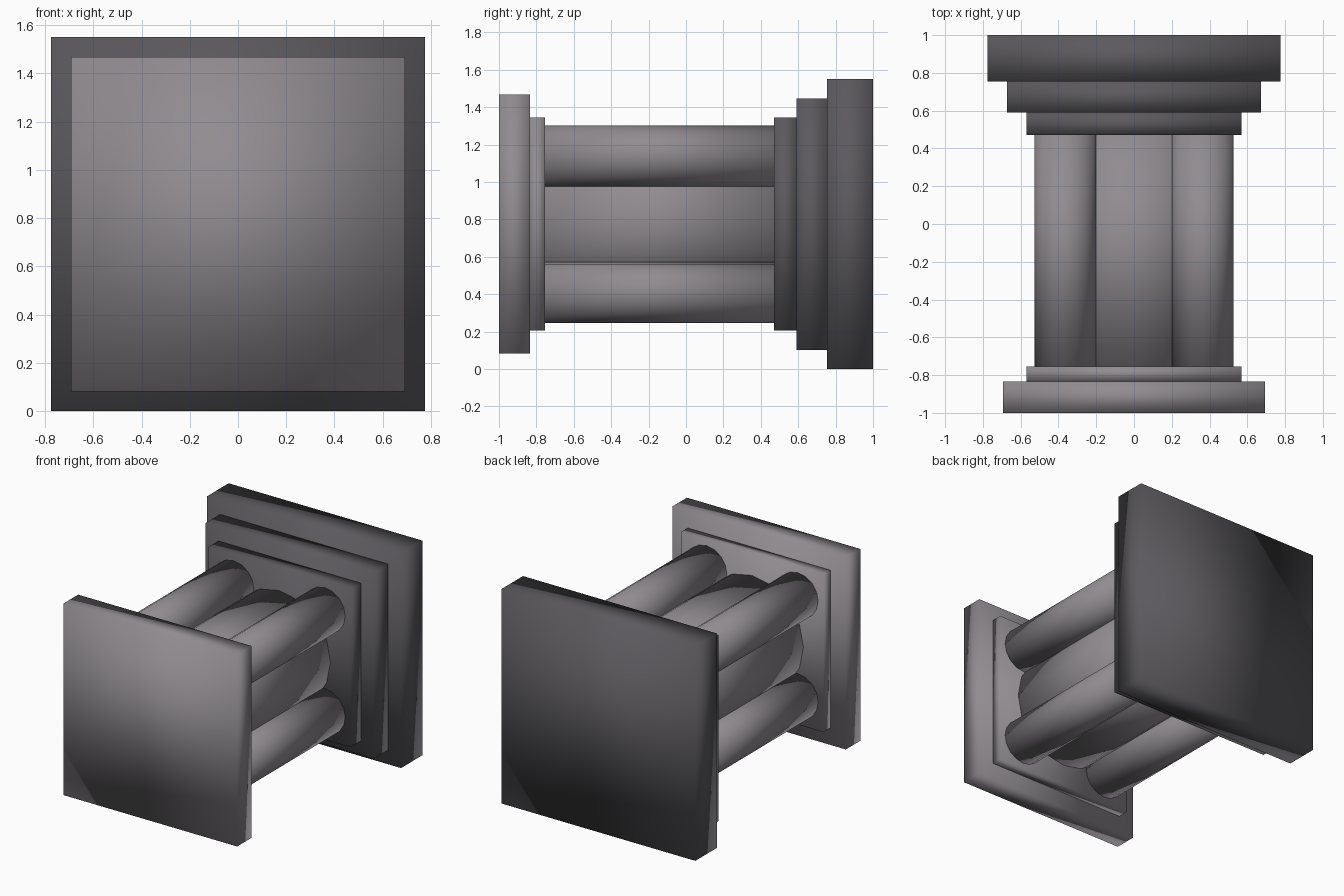
import bpy, math

if "Cube" in bpy.data.objects:
    bpy.data.objects.remove(bpy.data.objects["Cube"])

CZ = 0.775            # height of the long axis
SHAFT = (-0.755, 0.47)  # y range of the columns


def material(name, color):
    mat = bpy.data.materials.new(name)
    mat.diffuse_color = (*color, 1)
    mat.use_nodes = True
    mat.node_tree.nodes["Principled BSDF"].inputs["Base Color"].default_value = mat.diffuse_color
    return mat


GREY = material("warm_grey", (0.28, 0.26, 0.28))
DARK = material("dark_grey", (0.105, 0.10, 0.11))


def finish(ob, name, mat):
    """Name, colour and soft shading, which runs across the edges."""
    ob.name = name
    ob.data.materials.append(mat)
    bpy.ops.object.transform_apply(location=False, rotation=True, scale=True)
    bpy.ops.object.shade_smooth()


def slab(name, y0, y1, half, mat):
    """Square plate centred on the long axis."""
    bpy.ops.mesh.primitive_cube_add(size=1, location=(0, (y0 + y1) / 2, CZ))
    ob = bpy.context.object
    ob.scale = (2 * half, y1 - y0, 2 * half)
    finish(ob, name, mat)


def column(name, x, z, radius, sides=16):
    """Round shaft running along y between the two end stacks."""
    y0, y1 = SHAFT
    bpy.ops.mesh.primitive_cylinder_add(
        vertices=sides, radius=radius, depth=y1 - y0,
        location=(x, (y0 + y1) / 2, z), rotation=(math.pi / 2, 0, 0))
    finish(bpy.context.object, name, GREY)


# Front end: cap plate and its inner step
slab("front_plate", -1.0, -0.835, 0.693, GREY)
slab("front_step", -0.835, -0.755, 0.57, GREY)

# Back end: three darker plates growing outwards
slab("back_inner_step", 0.47, 0.59, 0.57, DARK)
slab("back_middle_step", 0.59, 0.755, 0.672, DARK)
slab("back_plate", 0.755, 1.0, 0.775, DARK)

# Thick core column and four corner columns
column("core_column", 0, CZ, 0.41)
for side, sx in (("left", -1), ("right", 1)):
    for level, sz in (("lower", -1), ("upper", 1)):
        column(f"{level}_{side}_column", sx * 0.365, CZ + sz * 0.365, 0.163)
